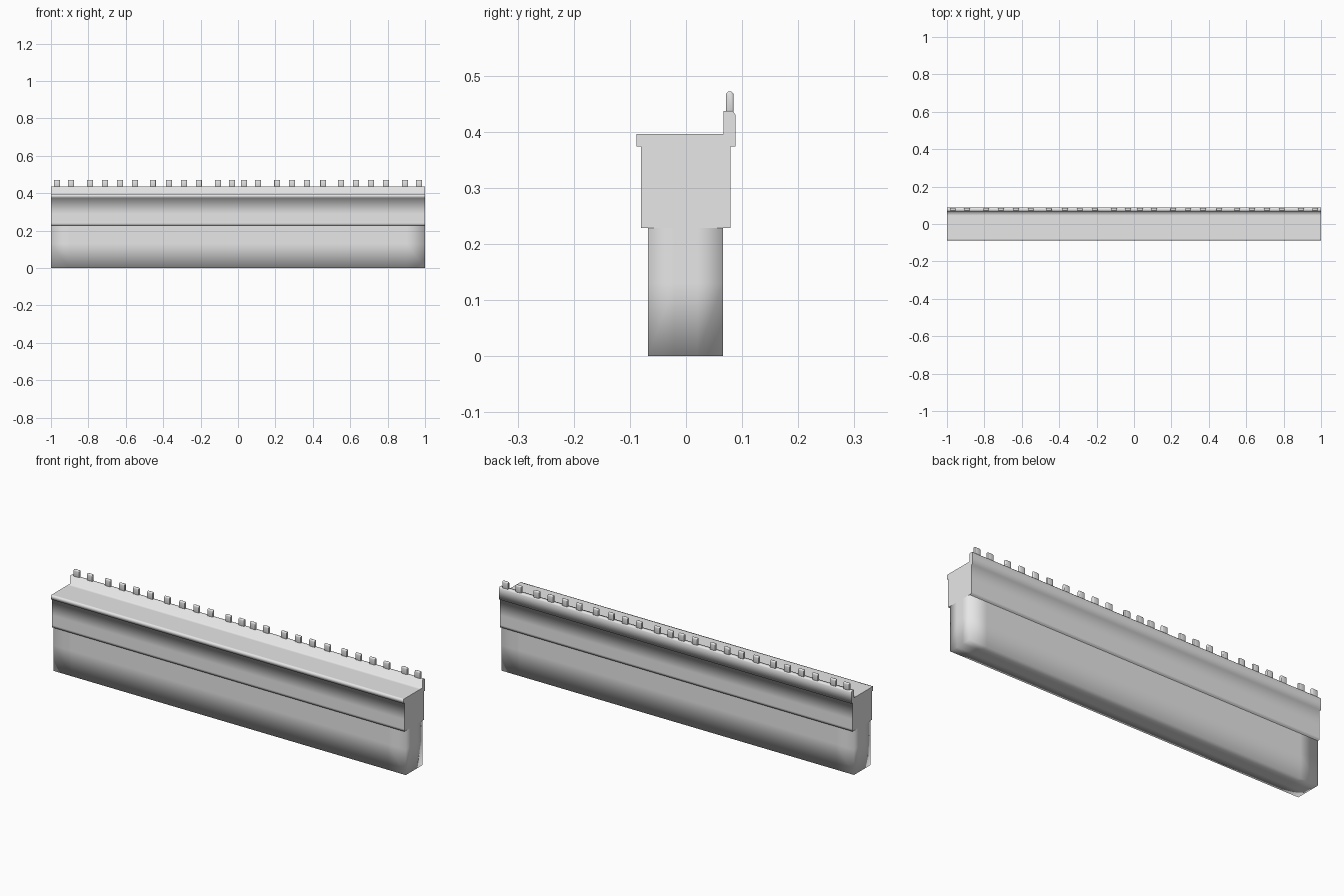
import bpy
import bmesh
from math import pi, cos, sin
from mathutils import Vector

cube = bpy.data.objects.get("Cube")
if cube:
    bpy.data.objects.remove(cube, do_unlink=True)

grey = bpy.data.materials.new("light grey")
grey.use_nodes = True
grey.diffuse_color = (0.8, 0.8, 0.8, 1)
grey.node_tree.nodes["Principled BSDF"].inputs["Base Color"].default_value = (0.8, 0.8, 0.8, 1)


def prism(bm, profile, x0, x1):
    """Extrude a (y, z) profile along x into a closed solid."""
    face = bm.faces.new([bm.verts.new((x0, y, z)) for y, z in profile])
    ext = bmesh.ops.extrude_face_region(bm, geom=[face])
    verts = [v for v in ext["geom"] if isinstance(v, bmesh.types.BMVert)]
    bmesh.ops.translate(bm, verts=verts, vec=(x1 - x0, 0, 0))


def cut(bm, axis, values):
    """Add edge loops across one axis to keep the soft shading near edges."""
    for value in values:
        point, normal = Vector(), Vector()
        point[axis], normal[axis] = value, 1
        geom = bm.verts[:] + bm.edges[:] + bm.faces[:]
        bmesh.ops.bisect_plane(bm, geom=geom, plane_co=point, plane_no=normal)


def finish(bm, name):
    bmesh.ops.recalc_face_normals(bm, faces=bm.faces)
    for face in bm.faces:
        face.smooth = True
    mesh = bpy.data.meshes.new(name)
    bm.to_mesh(mesh)
    bm.free()
    mesh.materials.append(grey)
    obj = bpy.data.objects.new(name, mesh)
    bpy.context.collection.objects.link(obj)
    return obj


# Lower wall: a softly shaded block, open where it meets the upper wall
bm = bmesh.new()
prism(bm, [(-0.068, 0), (0.066, 0), (0.066, 0.228), (-0.068, 0.228)], -1, 1)
cut(bm, 0, (-0.9, 0.9))
cut(bm, 1, (-0.02, 0.02))
cut(bm, 2, (0.13,))
bm.normal_update()
top = [f for f in bm.faces if f.calc_center_median().z > 0.227]
bmesh.ops.delete(bm, geom=top, context="FACES")
finish(bm, "lower_wall")

# Upper wall: wider body, overhanging lip and raised back rail
bm = bmesh.new()
prism(bm, [
    (-0.08, 0.228), (0.079, 0.228), (0.079, 0.24), (0.079, 0.29),
    (0.079, 0.374), (0.088, 0.374), (0.088, 0.43), (0.084, 0.437),
    (0.067, 0.437), (0.067, 0.396), (0.045, 0.396), (-0.08, 0.396),
    (-0.088, 0.396), (-0.088, 0.374), (-0.08, 0.374), (-0.08, 0.29),
    (-0.08, 0.24),
], -1, 1)
for edge in bm.edges:
    a, b = edge.verts
    if abs(a.co.x - b.co.x) < 0.001:
        edge.smooth = False
cut(bm, 0, (-0.9, 0.9))
for edge in bm.edges:
    if all(abs(v.co.x) < 0.95 for v in edge.verts):
        edge.smooth = True
finish(bm, "upper_wall")

# Round-topped pegs along the rail, mirrored about the middle
arch = [(0.071, 0.435), (0.085, 0.435)]
arch += [(0.078 + 0.007 * cos(i * pi / 8), 0.465 + 0.007 * sin(i * pi / 8)) for i in range(9)]
bm = bmesh.new()
for x in (0.032, 0.107, 0.209, 0.289, 0.369, 0.455,
          0.551, 0.631, 0.711, 0.791, 0.893, 0.968):
    for side in (-1, 1):
        prism(bm, arch, side * x - 0.016, side * x + 0.016)
pegs = finish(bm, "rail_pegs")
bevel = pegs.modifiers.new("soft ends", "BEVEL")
bevel.width = 0.003
bevel.segments = 2
bevel.limit_method = "ANGLE"
